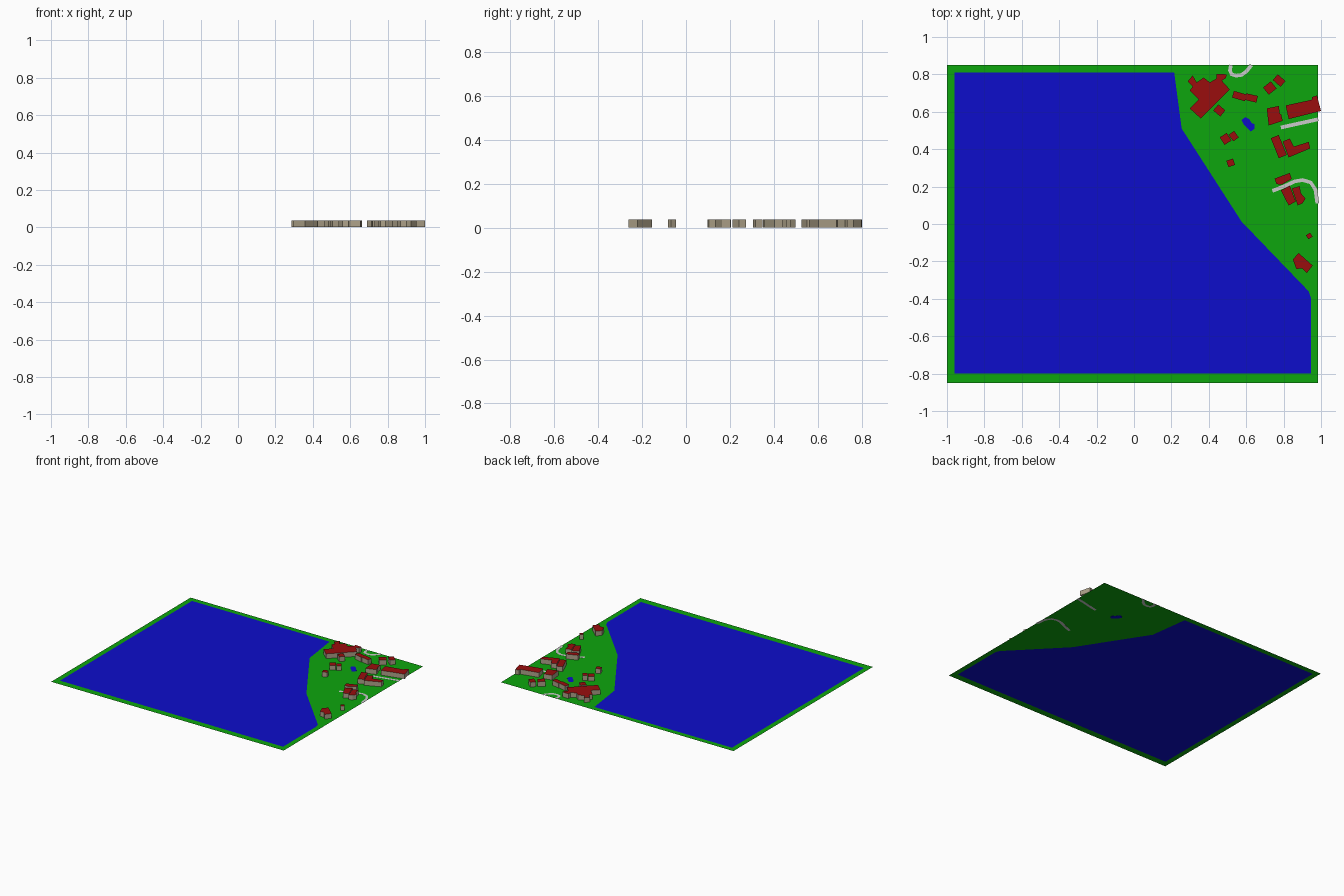
import bpy, bmesh
from math import radians
from mathutils import Vector, Matrix


def material(name, rgb):
    m = bpy.data.materials.new(name)
    m.diffuse_color = (*rgb, 1)
    return m


GRASS = material("grass", (0.004, 0.38, 0.004))
WATER = material("water", (0.004, 0.004, 0.60))
ROOF = material("roof", (0.32, 0.004, 0.004))
WALL = material("wall", (0.42, 0.36, 0.25))
WHITE = material("road", (1, 1, 1))
HEIGHT = 0.038


def finish(name, bm, *mats):
    me = bpy.data.meshes.new(name)
    bm.to_mesh(me)
    bm.free()
    for m in mats:
        me.materials.append(m)
    ob = bpy.data.objects.new(name, me)
    bpy.context.collection.objects.link(ob)
    return ob


def prism(name, pts, z0, z1, side, top):
    """Extrude an outline; upward faces take the second material."""
    bm = bmesh.new()
    face = bm.faces.new([bm.verts.new((x, y, z0)) for x, y in pts])
    res = bmesh.ops.extrude_face_region(bm, geom=[face], use_keep_orig=True)
    verts = [g for g in res["geom"] if isinstance(g, bmesh.types.BMVert)]
    bmesh.ops.translate(bm, verts=verts, vec=(0, 0, z1 - z0))
    bmesh.ops.recalc_face_normals(bm, faces=bm.faces)
    for f in bm.faces:
        f.material_index = int(f.normal.z > 0.5)
    return finish(name, bm, side, top)


def building(name, pts):
    prism(name, pts, 0.001, HEIGHT, WALL, ROOF)


def block(name, x, y, w, d, angle):
    rot = Matrix.Rotation(radians(angle), 2)
    corners = [(-1, -1), (1, -1), (1, 1), (-1, 1)]
    building(name, [Vector((x, y)) + rot @ Vector((a * w / 2, b * d / 2))
                    for a, b in corners])


def road(name, path, width=0.02):
    """Thin flat ribbon along a centre line."""
    p = [Vector(q) for q in path]
    left, right = [], []
    for i, q in enumerate(p):
        t = (p[min(i + 1, len(p) - 1)] - p[max(i - 1, 0)]).normalized()
        n = Vector((-t.y, t.x)) * width / 2
        left.append(q + n)
        right.append(q - n)
    prism(name, left + right[::-1], -0.0006, 0.0006, WHITE, WHITE)


# Lake and the ground sheet around it
shore = [(-0.96, 0.81), (0.215, 0.81), (0.255, 0.51), (0.575, 0.013),
         (0.934, -0.36), (0.945, -0.393), (0.945, -0.80), (-0.96, -0.80)]
border = [(-1, -0.85), (0.985, -0.85), (0.985, 0.85), (-1, 0.85)]

bm = bmesh.new()
bm.faces.new([bm.verts.new((x, y, 0)) for x, y in reversed(shore)])
bmesh.ops.recalc_face_normals(bm, faces=bm.faces)
finish("lake", bm, WATER)

bm = bmesh.new()
edges = []
for loop in (border, shore):
    vs = [bm.verts.new((x, y, 0)) for x, y in loop]
    edges += [bm.edges.new((vs[i - 1], vs[i])) for i in range(len(vs))]
bmesh.ops.triangle_fill(bm, use_beauty=True, use_dissolve=False,
                        edges=edges, normal=(0, 0, 1))
finish("ground", bm, GRASS)

# Pond
prism("pond", [(0.575, 0.555), (0.595, 0.572), (0.617, 0.56), (0.628, 0.54),
               (0.643, 0.535), (0.645, 0.51), (0.625, 0.495), (0.605, 0.515),
               (0.588, 0.53)], -0.0006, 0.0006, WATER, WATER)

# Roads
road("north_road", [(0.518, 0.85), (0.513, 0.822), (0.522, 0.80), (0.545, 0.793),
                    (0.575, 0.797), (0.60, 0.815), (0.628, 0.85)])
road("east_road", [(0.785, 0.516), (0.985, 0.56)])
road("south_road", [(0.74, 0.177), (0.806, 0.203), (0.86, 0.228), (0.902, 0.235),
                    (0.945, 0.222), (0.970, 0.184), (0.98, 0.11)])

# Irregular buildings
building("main_hall", [
    (0.287, 0.762), (0.314, 0.794), (0.335, 0.757), (0.373, 0.783),
    (0.405, 0.757), (0.442, 0.778), (0.442, 0.803), (0.496, 0.80),
    (0.49, 0.778), (0.469, 0.767), (0.512, 0.719), (0.357, 0.564),
    (0.298, 0.618), (0.346, 0.666), (0.298, 0.714), (0.314, 0.735)])
building("east_house", [(0.71, 0.618), (0.774, 0.631), (0.78, 0.588),
                        (0.787, 0.586), (0.795, 0.551), (0.72, 0.527)])
building("long_hall", [(0.811, 0.634), (0.95, 0.664), (0.952, 0.679),
                       (0.978, 0.687), (1.0, 0.604), (0.827, 0.561)])
building("corner_wing", [(0.795, 0.441), (0.833, 0.457), (0.855, 0.414),
                         (0.934, 0.439), (0.942, 0.404), (0.827, 0.356)])
building("roadside_house", [(0.752, 0.243), (0.833, 0.273), (0.843, 0.241),
                            (0.79, 0.211), (0.762, 0.213)])
building("twin_house_west", [(0.785, 0.18), (0.833, 0.205),
                             (0.865, 0.12), (0.827, 0.099)])
building("twin_house_east", [(0.844, 0.19), (0.886, 0.203), (0.892, 0.165),
                             (0.917, 0.135), (0.90, 0.11), (0.875, 0.10)])
building("south_house", [(0.849, -0.19), (0.88, -0.155), (0.955, -0.222),
                         (0.924, -0.262), (0.90, -0.238), (0.868, -0.24)])

# Rectangular buildings: centre x, y, width, depth, turn in degrees
for i, b in enumerate([
        (0.456, 0.607, 0.049, 0.042, -40), (0.563, 0.684, 0.07, 0.037, -16),
        (0.627, 0.674, 0.064, 0.036, -13), (0.726, 0.727, 0.053, 0.049, 38),
        (0.776, 0.767, 0.055, 0.04, -41), (0.774, 0.414, 0.115, 0.046, -68),
        (0.49, 0.455, 0.044, 0.048, 33), (0.533, 0.47, 0.036, 0.043, 36),
        (0.517, 0.327, 0.037, 0.035, 18), (0.937, -0.064, 0.026, 0.025, 32)]):
    block(f"small_house_{i + 1}", *b)
